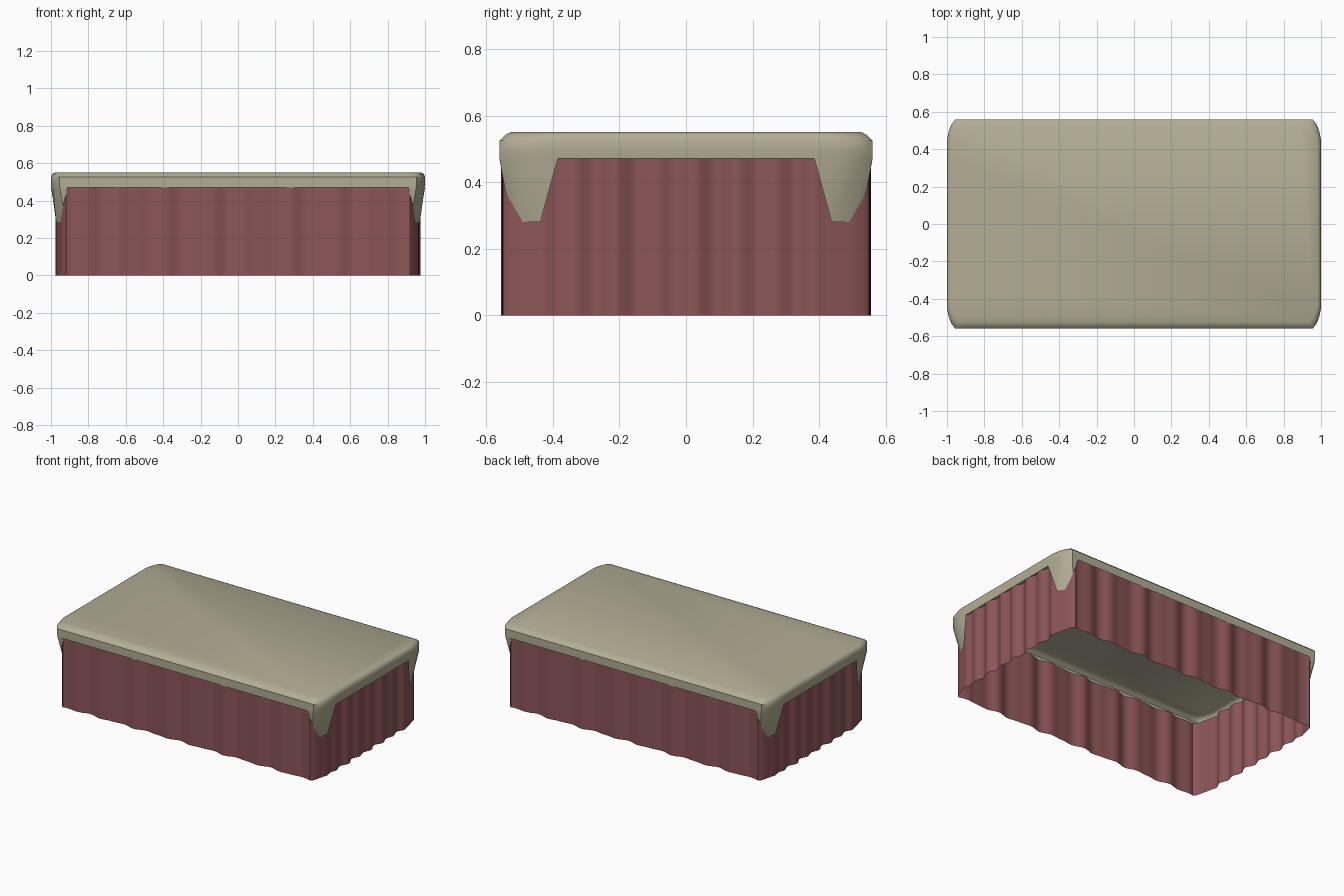
import bpy
import math

cube = bpy.data.objects.get("Cube")
if cube:
    bpy.data.objects.remove(cube, do_unlink=True)


def material(name, colour):
    m = bpy.data.materials.new(name)
    m.use_nodes = True
    m.diffuse_color = colour
    bsdf = next(n for n in m.node_tree.nodes if n.type == 'BSDF_PRINCIPLED')
    bsdf.inputs["Base Color"].default_value = colour
    bsdf.inputs["Roughness"].default_value = 0.8
    return m


def loft(name, rings, mat, cap, angle):
    """Join closed rings of equal length, optionally capping the last one."""
    n = len(rings[0])
    verts = [p for ring in rings for p in ring]
    faces = [(r * n + i, r * n + (i + 1) % n, (r + 1) * n + (i + 1) % n, (r + 1) * n + i)
             for r in range(len(rings) - 1) for i in range(n)]
    if cap:
        faces.append(tuple(range((len(rings) - 1) * n, len(rings) * n)))
    mesh = bpy.data.meshes.new(name)
    mesh.from_pydata(verts, [], faces)
    mesh.validate()
    mesh.materials.append(mat)
    obj = bpy.data.objects.new(name, mesh)
    bpy.context.collection.objects.link(obj)
    bpy.ops.object.select_all(action='DESELECT')
    obj.select_set(True)
    bpy.context.view_layer.objects.active = obj
    bpy.ops.object.shade_smooth_by_angle(angle=math.radians(angle))
    return obj


def four_corners(corner):
    """Mirror a corner path (front edge to side edge) into a counter-clockwise ring."""
    ring = []
    for sx, sy, flip in ((1, -1, False), (1, 1, True), (-1, 1, False), (-1, -1, True)):
        path = corner[::-1] if flip else corner
        ring += [(sx * x, sy * y, z) for x, y, z in path]
    return ring


olive = material("olive cloth", (0.45, 0.42, 0.30, 1))
rose = material("dusty rose cloth", (0.265, 0.092, 0.098, 1))

# Fitted cover: rounded slab edge whose corners hang down in points
plan = [(.91, .56), (.955, .56), (.978, .53), (.992, .49), (1.0, .45), (1.0, .385)]
hem = [(.91, .56, .47), (.936, .542, .37), (.95, .49, .28),
       (.972, .437, .28), (.985, .41, .38), (1.0, .385, .47)]
rings = [four_corners(hem)]
for z, dx, dy in ((.471, .002, 0), (.495, 0, 0), (.525, 0, 0), (.541, .006, .016), (.55, .018, .034)):
    rings.append(four_corners([(x - dx, y - dy, z) for x, y in plan]))
loft("table_cover", rings, olive, True, 40)


# Pleated skirt: four wavy sides joined by rounded corners, open below
def long_pleat(x):
    fade = min(1, (0.92 - abs(x)) / 0.08)
    return .543 + fade * (.008 * math.sin(28 * x) + .004 * math.sin(47 * x + 1))


def short_pleat(y):
    fade = min(1, (0.45 - abs(y)) / 0.08)
    return .962 + fade * (.010 * math.sin(52 * y) + .004 * math.sin(31 * y + 2))


def span(limit, count):
    return [limit * (2 * i / count - 1) for i in range(count + 1)]


bend = [(.92, .550), (.938, .532), (.948, .49), (.957, .45)]
outline = [(x, -long_pleat(x)) for x in span(.9, 120)]
outline += [(x, -y) for x, y in bend]
outline += [(short_pleat(y), y) for y in span(.435, 80)]
outline += bend[::-1]
half = len(outline)
outline += [(-x, long_pleat(x)) for x in span(.9, 120)]
outline += [(-x, y) for x, y in bend]
outline += [(-short_pleat(y), -y) for y in span(.435, 80)]
outline += [(-x, -y) for x, y in bend[::-1]]
loft("pleated_skirt", [[(x, y, z) for x, y in outline] for z in (0, .5)], rose, False, 60)
